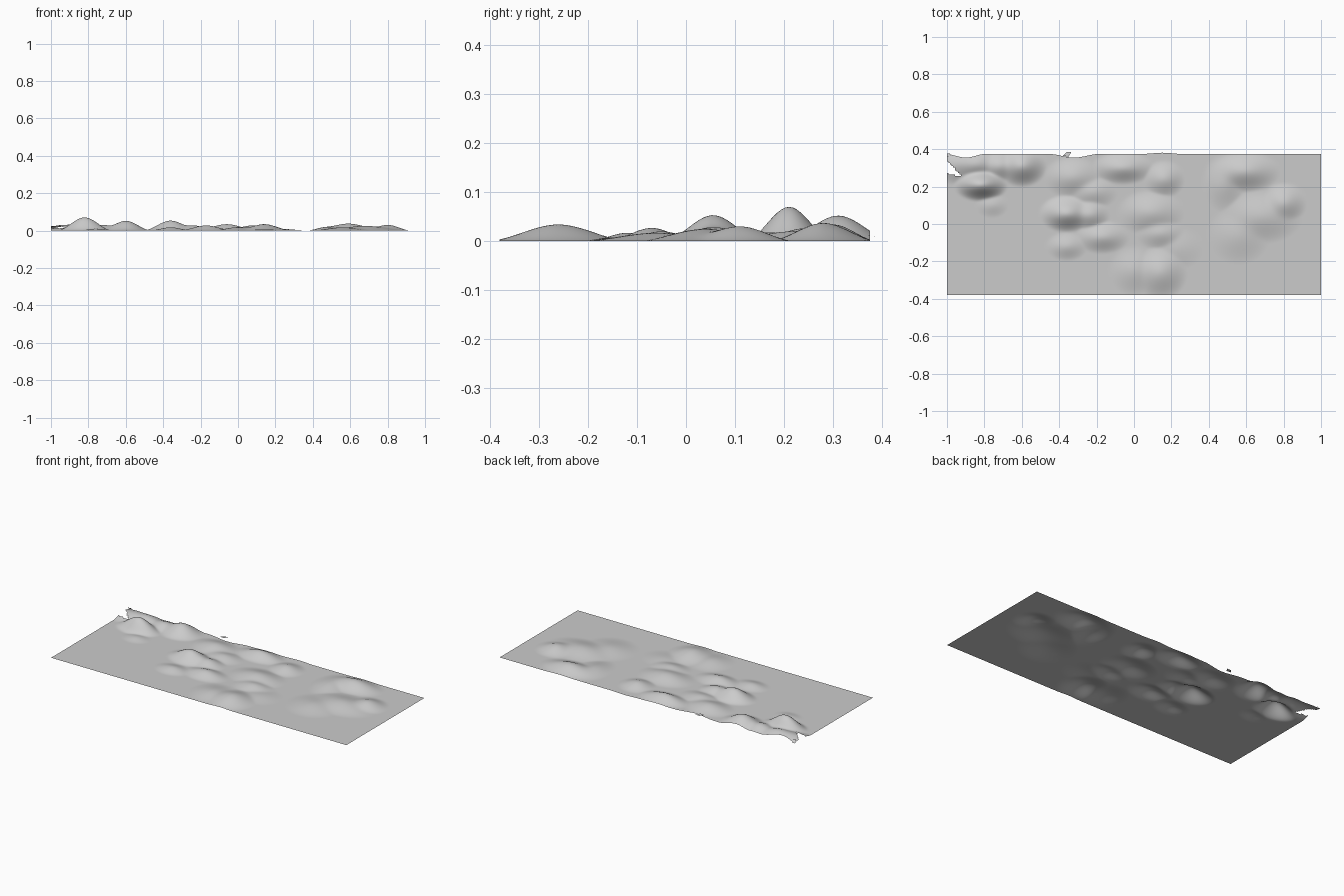
import bpy, bmesh, math

cube = bpy.data.objects.get("Cube")
if cube:
    bpy.data.objects.remove(cube, do_unlink=True)

FRONT, BACK = -0.38, 0.375

# Hills: centre x, centre y, height, radius x, radius y
HILLS = [
    (-.82, .21, .07, .13, .08), (-.76, .1, .01, .08, .06), (-.72, .31, .03, .1, .08),
    (-.6, .31, .052, .12, .1), (-.93, .32, .03, .16, .1), (-.84, .32, .03, .12, .08),
    (-.36, .055, .053, .13, .09), (-.24, .05, .028, .1, .08), (-.36, -.12, .017, .1, .07),
    (-.17, -.07, .027, .13, .08), (-.33, .25, .026, .14, .1), (-.22, .17, .018, .12, .08),
    (-.06, .3, .034, .15, .08), (.16, .24, .026, .1, .09), (.09, .06, .028, .16, .11),
    (.14, -.05, .02, .12, .08), (.14, -.26, .034, .13, .13), (0, -.25, .018, .12, .12),
    (.59, .28, .037, .17, .1), (.48, .22, .02, .1, .14), (.8, .11, .03, .11, .1),
    (.68, .04, .025, .2, .13), (.56, -.06, .017, .15, .14), (.24, -.13, .008, .12, .1),
]


def smoothstep(t):
    t = min(max(t, 0), 1)
    return t * t * (3 - 2 * t)


def height(x, y):
    """Blend all hills with a soft maximum."""
    total = 0
    for cx, cy, h, rx, ry in HILLS:
        d = math.hypot((x - cx) / rx, (y - cy) / ry)
        total += (h * smoothstep(1 - d / 1.15)) ** 2.5
    return total ** 0.4


def back_edge(x):
    """Ragged line of the back border."""
    dip = 0.02 * smoothstep(1 - abs(x + 0.9) / 0.11)
    dip += 0.02 * smoothstep(1 - abs(x + 0.32) / 0.14)
    rise = 0.006 * smoothstep(1 - abs(x - 0.15) / 0.1)
    return BACK - dip + rise


def torn(x, y):
    """Gap in the back right corner."""
    return y > 0.27 - 0.2 * (x + 1) and y < 0.34 - 1.1 * (x + 1)


grey = bpy.data.materials.new("rock grey")
grey.use_nodes = True
colour = (0.6, 0.6, 0.6, 1)
grey.diffuse_color = colour
grey.node_tree.nodes["Principled BSDF"].inputs["Base Color"].default_value = colour


def add_object(name, bm):
    mesh = bpy.data.meshes.new(name)
    bm.to_mesh(mesh)
    bm.free()
    mesh.materials.append(grey)
    mesh.shade_smooth()
    obj = bpy.data.objects.new(name, mesh)
    bpy.context.collection.objects.link(obj)


# Terrain sheet
bm = bmesh.new()
bmesh.ops.create_grid(bm, x_segments=240, y_segments=96, size=1)
for v in bm.verts:
    x, t = v.co.x, (v.co.y + 1) / 2
    shift = (back_edge(x) - BACK) * smoothstep((t - 0.85) / 0.15)
    y = FRONT + t * (BACK - FRONT) + shift
    v.co = (x, y, height(x, y))
gap = [f for f in bm.faces if torn(*f.calc_center_median().xy)]
bmesh.ops.delete(bm, geom=gap, context="FACES")
add_object("terrain", bm)

# Loose slivers along the back border
for name, points in {
    "back_sliver": [(-.38, .365, .012), (-.35, .36, .012), (-.335, .385, .01), (-.36, .385, .01)],
    "corner_sliver": [(-1, .36, .025), (-.98, .365, .025), (-.985, .378, .01), (-1, .378, .01)],
}.items():
    bm = bmesh.new()
    bm.faces.new([bm.verts.new(p) for p in points])
    add_object(name, bm)
